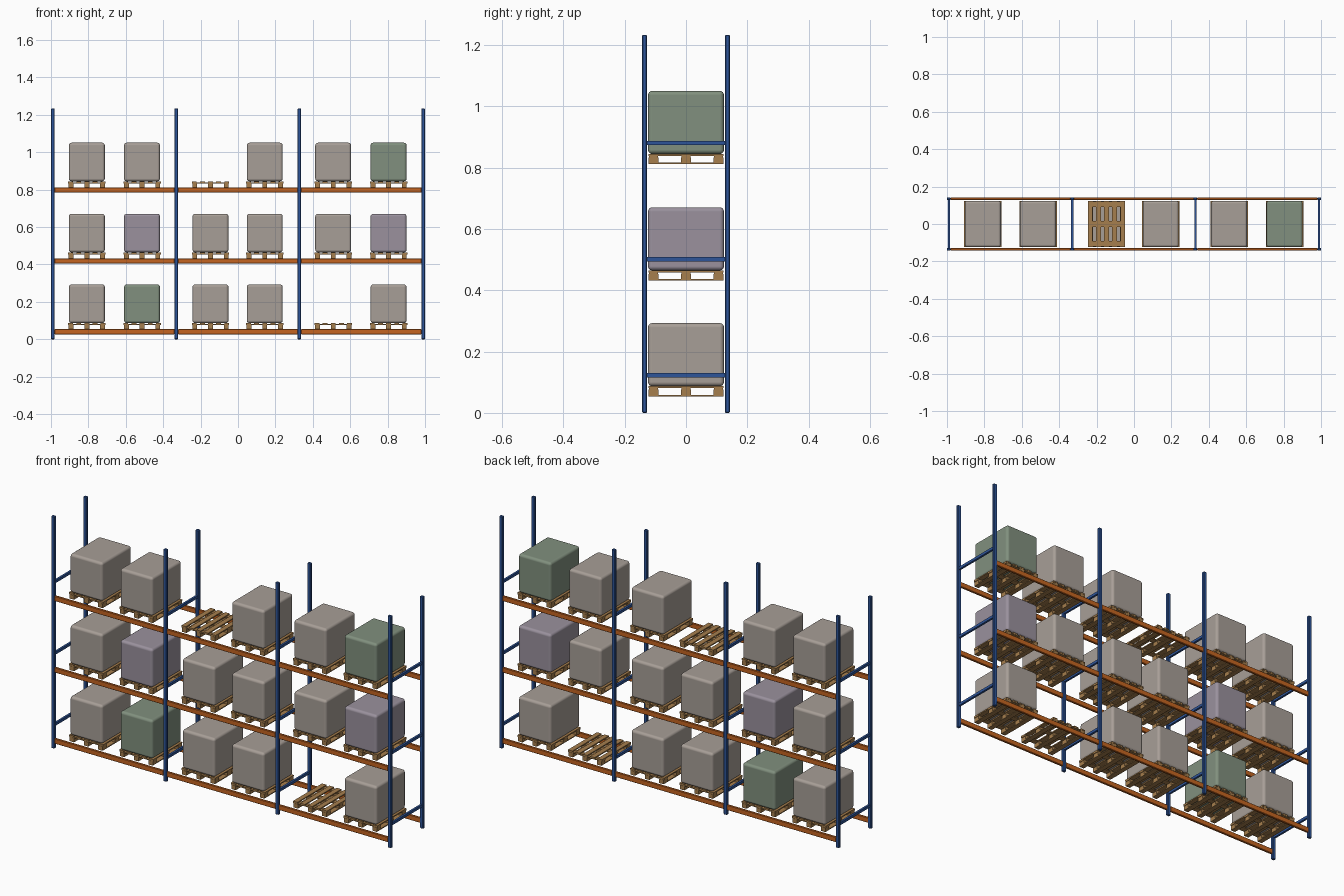
import bpy
import bmesh
from mathutils import Matrix, Vector

if "Cube" in bpy.data.objects:
    bpy.data.objects.remove(bpy.data.objects["Cube"], do_unlink=True)


def material(name, rgb):
    m = bpy.data.materials.new(name)
    m.use_nodes = True
    m.diffuse_color = (*rgb, 1)
    bsdf = next(n for n in m.node_tree.nodes if n.type == 'BSDF_PRINCIPLED')
    bsdf.inputs["Base Color"].default_value = (*rgb, 1)
    bsdf.inputs["Roughness"].default_value = 0.7
    return m


BLUE = material("blue steel", (0.027, 0.09, 0.32))
ORANGE = material("orange steel", (0.56, 0.13, 0.015))
WOOD = material("pallet wood", (0.38, 0.21, 0.075))
LOADS = {
    "T": material("taupe wrap", (0.39, 0.345, 0.31)),
    "G": material("green wrap", (0.22, 0.28, 0.21)),
    "P": material("violet wrap", (0.325, 0.285, 0.34)),
}


def box_mesh(name, boxes, mat):
    """One mesh made of boxes, each given as (centre, size)."""
    bm = bmesh.new()
    for centre, size in boxes:
        bmesh.ops.create_cube(bm, size=1, matrix=Matrix.Translation(Vector(centre))
                              @ Matrix.Diagonal((*size, 1)))
    mesh = bpy.data.meshes.new(name)
    bm.to_mesh(mesh)
    bm.free()
    mesh.materials.append(mat)
    return mesh


def place(name, mesh, location=(0, 0, 0), bevel=0, segments=1):
    ob = bpy.data.objects.new(name, mesh)
    ob.location = location
    bpy.context.collection.objects.link(ob)
    if bevel:
        mod = ob.modifiers.new("edges", 'BEVEL')
        mod.width, mod.segments = bevel, segments
        if segments > 1:
            mesh.shade_smooth()
            mod.harden_normals = True
    return ob


FRAMES = (-0.99, -0.33, 0.328, 0.99)
BEAM_TOPS = (0.054, 0.432, 0.812)
POST_Y = 0.135

# Upright frames: two posts joined by a brace above each level
post = box_mesh("post", [((0, 0, 0.617), (0.02, 0.016, 1.234))], BLUE)
brace = box_mesh("brace", [((0, 0, 0), (0.011, 2 * POST_Y - 0.014, 0.014))], BLUE)
for i, x in enumerate(FRAMES, 1):
    for side, y in (("front", -POST_Y), ("back", POST_Y)):
        place(f"{side}_post_{i}", post, (x, y, 0), bevel=0.003)
    for level, top in enumerate(BEAM_TOPS, 1):
        place(f"brace_{i}_{level}", brace, (x, 0, top + 0.069))

# Load beams: one per bay, side and level
for bay, (x0, x1) in enumerate(zip(FRAMES, FRAMES[1:]), 1):
    beam = box_mesh("beam", [((0, 0, 0), (x1 - x0 - 0.018, 0.012, 0.027))], ORANGE)
    for level, top in enumerate(BEAM_TOPS, 1):
        for side, y in (("front", -POST_Y), ("back", POST_Y)):
            place(f"{side}_beam_{bay}_{level}", beam,
                  ((x0 + x1) / 2, y, top - 0.0135), bevel=0.002)

# Pallet: base boards, blocks, cross boards, deck boards
DECK = 0.033
parts = []
for x in (-0.084, 0, 0.084):
    parts.append(((x, 0, 0.0025), (0.026, 0.244, 0.005)))
    for y in (-0.106, 0, 0.106):
        parts.append(((x, y, 0.0135), (0.026, 0.032, 0.017)))
for y in (-0.106, 0, 0.106):
    parts.append(((0, y, 0.0245), (0.2, 0.03, 0.005)))
for k in range(-2, 3):
    parts.append(((k * 0.0435, 0, 0.03), (0.026, 0.244, 0.006)))
pallet = box_mesh("pallet", parts, WOOD)

# Wrapped loads: one rounded block per colour
HEIGHT = 0.206
wrapped = {key: box_mesh("load", [((0, 0, HEIGHT / 2), (0.192, 0.248, HEIGHT))], mat)
           for key, mat in LOADS.items()}

# Stock plan from the bottom level up; "-" is an empty pallet
PLAN = ("TGTT-T", "TPTTTP", "TT-TTG")
SLOTS = (-0.808, -0.513, -0.147, 0.143, 0.509, 0.805)
for level, (row, top) in enumerate(zip(PLAN, BEAM_TOPS), 1):
    for slot, (key, x) in enumerate(zip(row, SLOTS), 1):
        place(f"pallet_{level}_{slot}", pallet, (x, 0, top))
        if key in wrapped:
            place(f"load_{level}_{slot}", wrapped[key], (x, 0, top + DECK),
                  bevel=0.014, segments=4)
